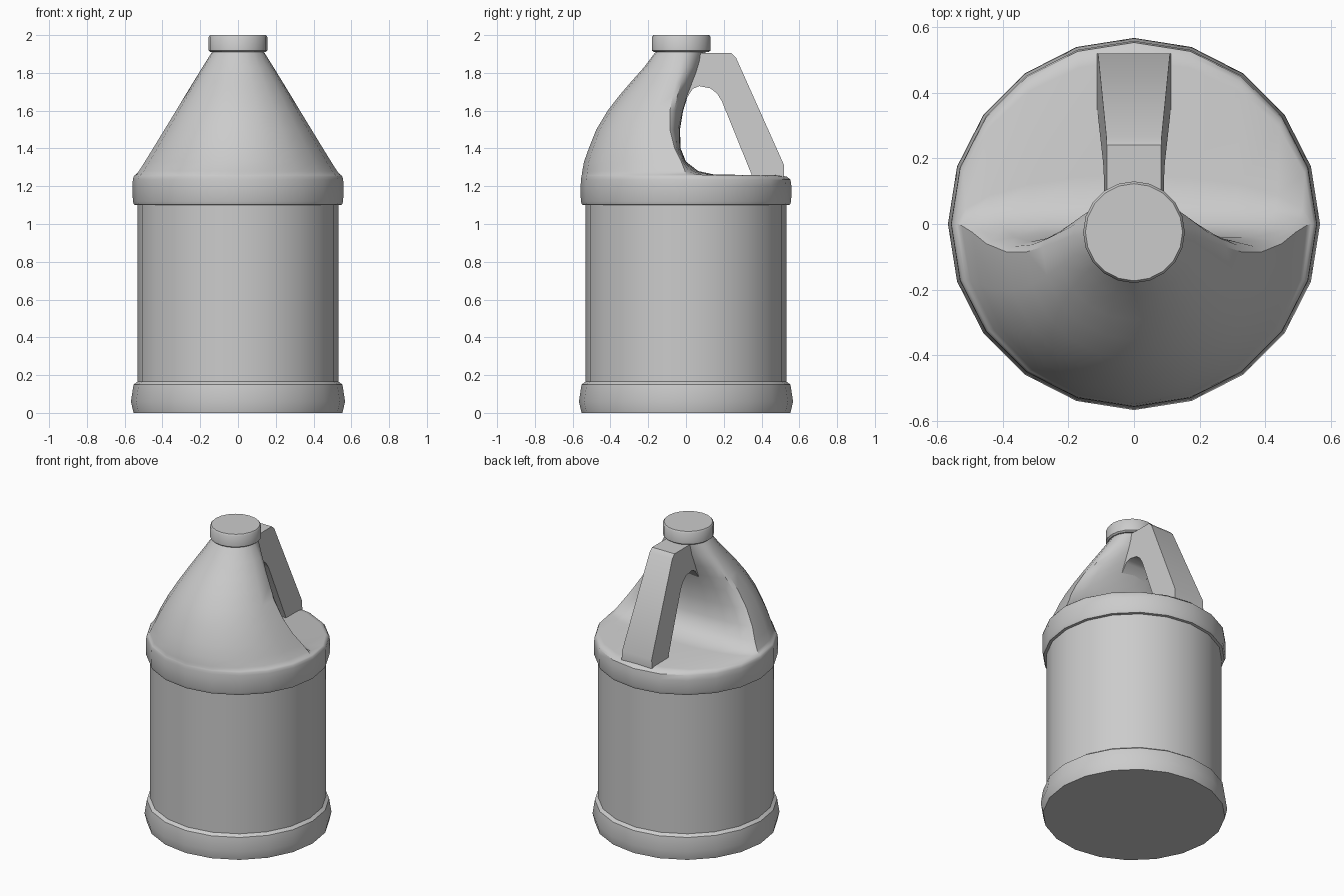
import bpy, bmesh, math

if "Cube" in bpy.data.objects:
    bpy.data.objects.remove(bpy.data.objects["Cube"])

SIDES = 20


def finish(bm, name, angle):
    bmesh.ops.recalc_face_normals(bm, faces=bm.faces)
    mesh = bpy.data.meshes.new(name)
    bm.to_mesh(mesh)
    bm.free()
    obj = bpy.data.objects.new(name, mesh)
    bpy.context.collection.objects.link(obj)
    bpy.ops.object.select_all(action='DESELECT')
    obj.select_set(True)
    bpy.context.view_layer.objects.active = obj
    bpy.ops.object.shade_smooth_by_angle(angle=math.radians(angle))
    return obj


def loft(name, rows, angle=35):
    """Each row: z, centre y, half width, front y, back y."""
    bm = bmesh.new()
    rings = []
    for z, cy, half, front, back in rows:
        ring = []
        for i in range(SIDES):
            t = 2 * math.pi * i / SIDES
            s = math.sin(t)
            depth = back - cy if s > 0 else cy - front
            ring.append(bm.verts.new((half * math.cos(t), cy + depth * s, z)))
        rings.append(ring)
    for lo, hi in zip(rings, rings[1:]):
        for i in range(SIDES):
            j = (i + 1) % SIDES
            bm.faces.new((lo[i], lo[j], hi[j], hi[i]))
    bm.faces.new(rings[0][::-1])
    bm.faces.new(rings[-1])
    return finish(bm, name, angle)


def round_rows(profile, cy=0.0):
    return [(z, cy, r, cy - r, cy + r) for z, r in profile]


# Round base, label panel and shoulder band
lower = round_rows([(0, .553), (.06, .567), (.15, .553), (.165, .533),
                    (1.10, .533), (1.102, .55), (1.12, .557), (1.20, .558)])

# Domed front with the grip recess at the back
upper = [
    (1.235, 0, .557, -.556, .553),
    (1.25, 0, .553, -.554, .535),
    (1.258, 0, .547, -.552, .50),
    (1.262, 0, .54, -.551, .15),
    (1.28, -.005, .525, -.549, .065),
    (1.33, -.025, .493, -.54, .0),
    (1.40, -.06, .45, -.515, -.028),
    (1.50, -.085, .389, -.475, -.032),
    (1.60, -.085, .328, -.415, -.015),
    (1.68, -.07, .28, -.353, .01),
    (1.75, -.055, .237, -.293, .04),
    (1.83, -.035, .188, -.222, .075),
    (1.915, -.025, .135, -.158, .105),
]
loft("jug_body", lower + upper)

# Screw cap
loft("cap", round_rows([(1.91, .145), (1.918, .155), (1.99, .155), (2.0, .148)], -.025))

# Handle: side outline given a width that tapers towards the top
outline = [(0, 1.905), (.24, 1.905), (.265, 1.88), (.52, 1.31), (.52, 1.25),
           (.352, 1.25), (.19, 1.65), (.165, 1.69), (.13, 1.718), (.07, 1.73),
           (.035, 1.715), (.0, 1.66)]
bm = bmesh.new()
sides = []
for sx in (-1, 1):
    sides.append([bm.verts.new((sx * (.083 + .045 * (1.905 - z)), y, z))
                  for y, z in outline])
n = len(outline)
for i in range(n):
    j = (i + 1) % n
    bm.faces.new((sides[0][i], sides[0][j], sides[1][j], sides[1][i]))
for s in sides:
    bm.faces.new(s)
finish(bm, "handle", 35)
